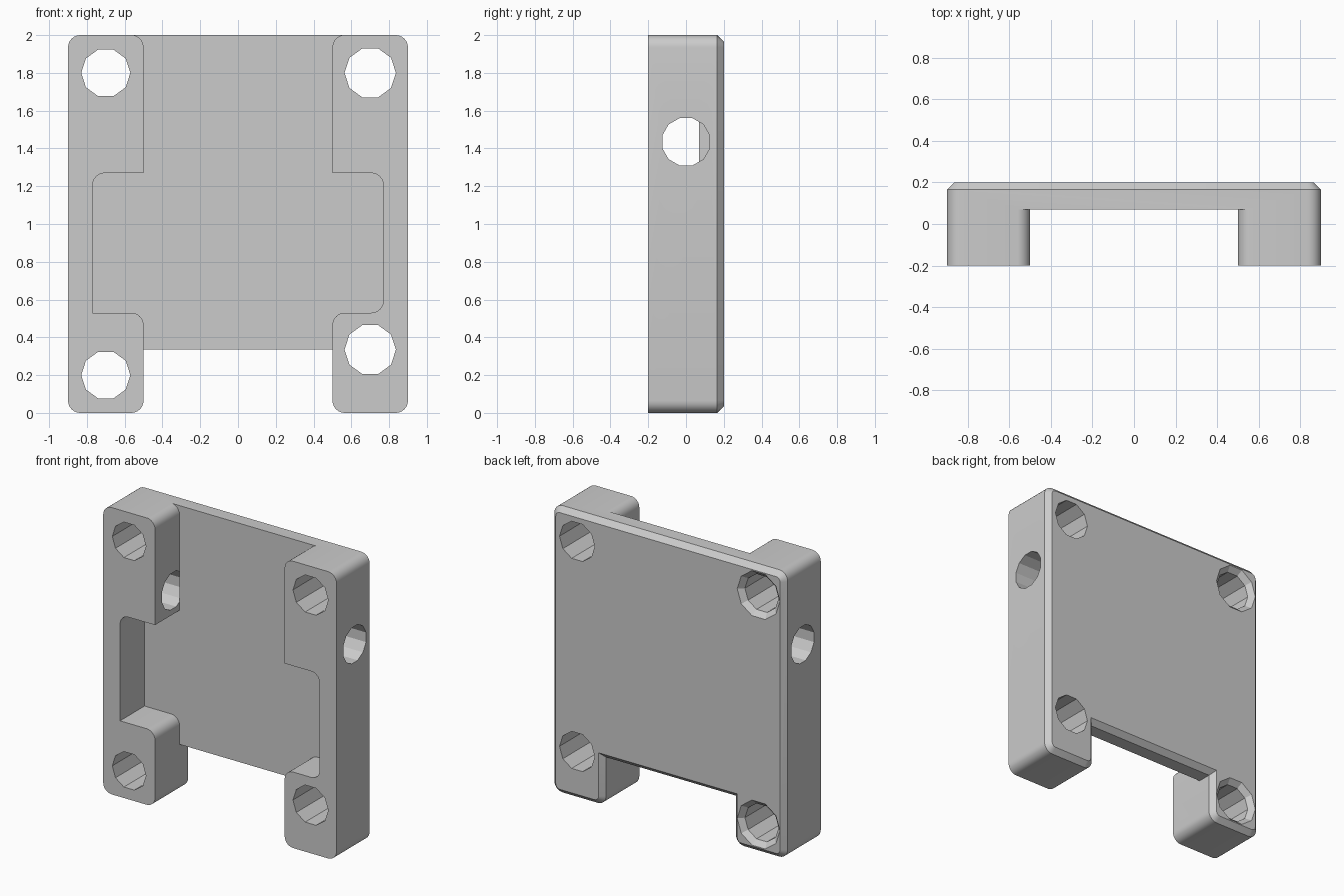
import bpy, bmesh, math
from mathutils import Vector

if "Cube" in bpy.data.objects:
    bpy.data.objects.remove(bpy.data.objects["Cube"], do_unlink=True)

grey = bpy.data.materials.new("plain grey")
grey.use_nodes = True
grey.diffuse_color = (0.6, 0.6, 0.6, 1)
grey.node_tree.nodes["Principled BSDF"].inputs["Base Color"].default_value = (0.6, 0.6, 0.6, 1)


def rounded(corners, steps=6):
    """Outline in x, z; each corner is (x, z, fillet radius)."""
    out = []
    for i, (x, z, r) in enumerate(corners):
        p = Vector((x, z))
        if r == 0:
            out.append(p)
            continue
        a = (Vector(corners[i - 1][:2]) - p).normalized()
        b = (Vector(corners[(i + 1) % len(corners)][:2]) - p).normalized()
        centre = p + (a + b) * r
        for k in range(steps + 1):
            t = k / steps * math.pi / 2
            out.append(centre - b * r * math.cos(t) - a * r * math.sin(t))
    return out


def loft(name, rings, chamfer=0):
    """Solid through rings of equal point count, the last one optionally chamfered."""
    bm = bmesh.new()
    loops = [[bm.verts.new(p) for p in ring] for ring in rings]
    for low, high in zip(loops, loops[1:]):
        for i in range(len(low)):
            bm.faces.new((low[i - 1], low[i], high[i], high[i - 1]))
    bm.faces.new(loops[0])
    end = bm.faces.new(loops[-1])
    bmesh.ops.recalc_face_normals(bm, faces=bm.faces[:])
    if chamfer:
        bmesh.ops.bevel(bm, geom=end.edges[:], offset=chamfer, segments=1,
                        affect='EDGES', profile=0.5)
    mesh = bpy.data.meshes.new(name)
    bm.to_mesh(mesh)
    bm.free()
    mesh.materials.append(grey)
    obj = bpy.data.objects.new(name, mesh)
    bpy.context.collection.objects.link(obj)
    return obj


def at_y(outline, y):
    return [(p.x, y, p.y) for p in outline]


def circle(u, v, r, sides, turn=0):
    return [Vector((u + r * math.cos(math.tau * (i + turn) / sides),
                    v + r * math.sin(math.tau * (i + turn) / sides))) for i in range(sides)]


def cut(body, cutter):
    cutter.hide_render = True
    mod = body.modifiers.new("cut", 'BOOLEAN')
    mod.operation, mod.solver, mod.object = 'DIFFERENCE', 'EXACT', cutter
    bpy.context.view_layer.objects.active = body
    bpy.ops.object.modifier_apply(modifier=mod.name)
    bpy.data.objects.remove(cutter, do_unlink=True)


# Body: two-legged rounded block with a chamfered back rim
R, FRONT, BACK = 0.065, -0.2, 0.2
half = [(0.5, 0.335, 0), (0.5, 0, R), (0.9, 0, R), (0.9, 2, R)]
outline = rounded(half + [(-x, z, r) for x, z, r in reversed(half)])
body = loft("bracket_body", [at_y(outline, FRONT), at_y(outline, BACK)], 0.035)


# Front pocket: central channel, widened in the middle, open at both ends
def pocket_side(lower_fillet):
    return [(0.5, -0.1, 0), (0.5, 0.53, R), (0.77, 0.53, lower_fillet), (0.77, 1.27, R),
            (0.5, 1.27, 0), (0.5, 2.001, R), (0.6, 2.001, 0), (0.6, 2.1, 0)]


pocket = rounded(pocket_side(R) + [(-x, z, r) for x, z, r in reversed(pocket_side(0))])
cut(body, loft("pocket_cutter", [at_y(pocket, -0.3), at_y(pocket, 0.07)]))

# Plain screw holes on the left side
for z in (1.8, 0.335):
    ring = circle(0.7, z, 0.136, 10)
    cut(body, loft("hole_cutter", [at_y(ring, -0.3), at_y(ring, 0.3)]))

# Countersunk screw holes on the right side
for z in (1.8, 0.2):
    small, wide = circle(-0.7, z, 0.13, 10), circle(-0.7, z, 0.165, 10)
    cut(body, loft("countersunk_cutter", [at_y(small, -0.3), at_y(small, 0.165),
                                          at_y(wide, BACK), at_y(wide, 0.3)]))

# Cross holes through both side rails
for s in (1, -1):
    ring = circle(0, 1.435, 0.13, 12, 0.5)
    cut(body, loft("cross_hole_cutter", [[(s * x, p.x, p.y) for p in ring]
                                         for x in (0.499, 1)]))

# Smooth the fillets, keep the hole facets and rims crisp
bpy.ops.object.select_all(action='DESELECT')
body.select_set(True)
bpy.context.view_layer.objects.active = body
bpy.ops.object.shade_smooth_by_angle(angle=math.radians(25))
